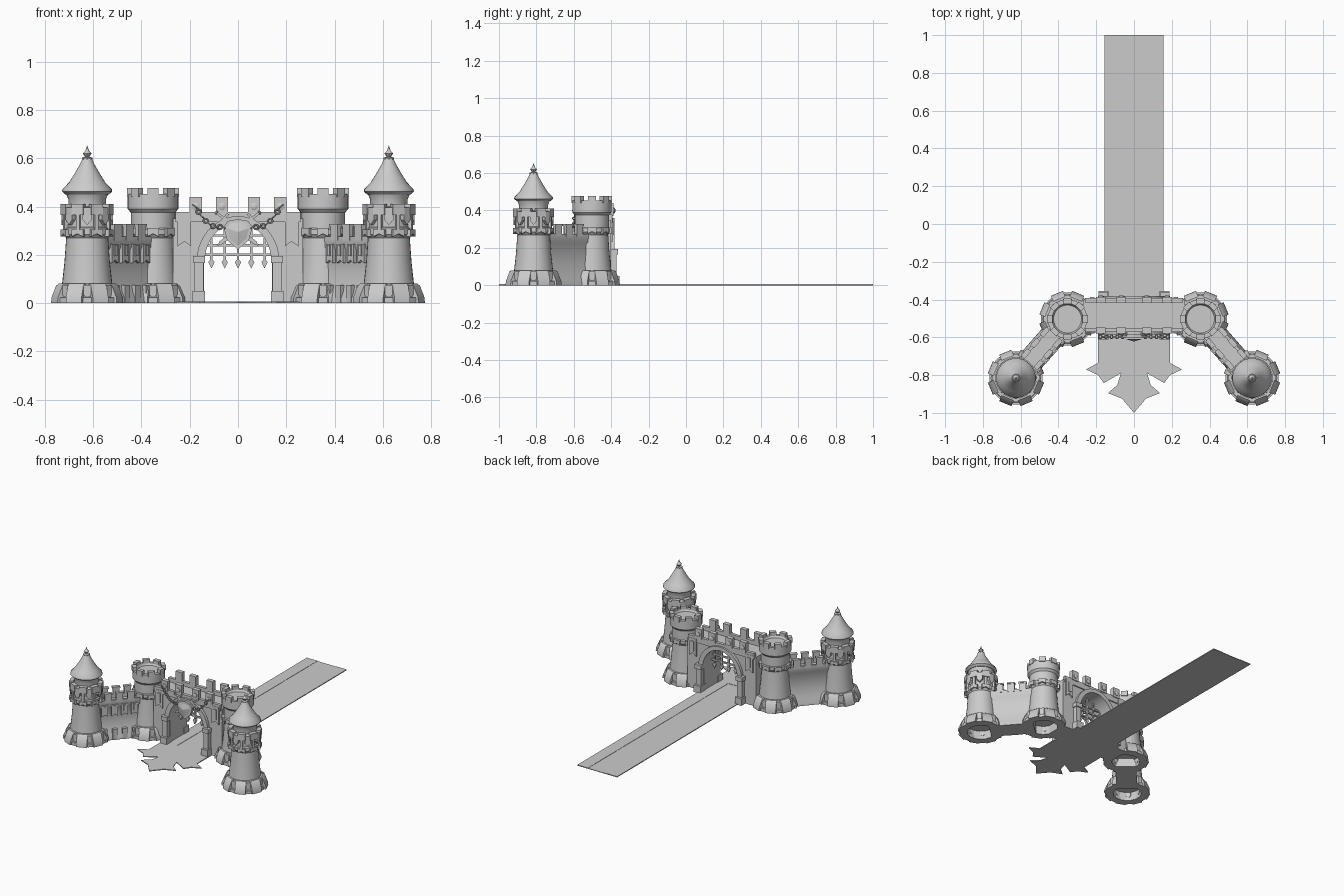
import bpy, bmesh
from math import sin, cos, pi, radians, atan2, hypot
from mathutils import Matrix, Vector

cube = bpy.data.objects.get("Cube")
if cube:
    bpy.data.objects.remove(cube, do_unlink=True)

stone = bpy.data.materials.new("light_grey_stone")
stone.use_nodes = True
GREY = (0.6, 0.6, 0.6, 1)
stone.diffuse_color = GREY
stone.node_tree.nodes["Principled BSDF"].inputs["Base Color"].default_value = GREY

I = Matrix.Identity(4)
T = lambda x, y, z=0: Matrix.Translation((x, y, z))
R = lambda deg, axis="Z": Matrix.Rotation(radians(deg), 4, axis)
MIRROR = Matrix.Scale(-1, 4, (1, 0, 0))


def skin(bm, a, b):
    """Solid between two matching outlines."""
    va, vb = [bm.verts.new(p) for p in a], [bm.verts.new(p) for p in b]
    bm.faces.new(va)
    bm.faces.new(vb[::-1])
    for i in range(len(va)):
        j = (i + 1) % len(va)
        bm.faces.new((va[i], vb[i], vb[j], va[j]))


def plate(bm, m, pts, y0, y1):
    """Outline in x, z pushed through y."""
    skin(bm, *[[m @ Vector((x, y, z)) for x, z in pts] for y in (y0, y1)])


def slab(bm, m, pts, x0, x1):
    """Outline in outward distance, z pushed through x."""
    skin(bm, *[[m @ Vector((x, -o, z)) for o, z in pts] for x in (x0, x1)])


def rect(x0, x1, z0, z1):
    return [(x0, z0), (x1, z0), (x1, z1), (x0, z1)]


def tail(x, w, z0, z1, notch):
    """Hanging panel; negative notch gives a point, positive a swallow tail."""
    return [(x - w, z1), (x - w, z0), (x, z0 + notch), (x + w, z0), (x + w, z1)]


def lathe(bm, m, prof, n=32, closed=False):
    rings = [[bm.verts.new(m @ Vector((r * sin(2 * pi * k / n), -r * cos(2 * pi * k / n), z)))
              for k in range(n)] for r, z in prof]
    pairs = list(zip(rings, rings[1:])) + ([(rings[-1], rings[0])] if closed else [])
    for a, b in pairs:
        for k in range(n):
            j = (k + 1) % n
            bm.faces.new((a[k], a[j], b[j], b[k]))


def finish(name, bm, angle=35):
    bmesh.ops.remove_doubles(bm, verts=bm.verts, dist=0.00005)
    bmesh.ops.recalc_face_normals(bm, faces=bm.faces)
    me = bpy.data.meshes.new(name)
    bm.to_mesh(me)
    bm.free()
    me.materials.append(stone)
    ob = bpy.data.objects.new(name, me)
    bpy.context.collection.objects.link(ob)
    bpy.ops.object.select_all(action="DESELECT")
    ob.select_set(True)
    bpy.context.view_layer.objects.active = ob
    bpy.ops.object.shade_smooth_by_angle(angle=radians(angle))


def around(m, count, offset=0):
    return [m @ R(360 * (k + offset) / count) for k in range(count)]


def tower_foot(bm, m):
    """Sloped buttress blocks with small pendants between them."""
    for f in around(m, 8, 0.5):
        slab(bm, f, [(0.09, 0), (0.147, 0), (0.146, 0.022), (0.126, 0.07), (0.115, 0.08), (0.09, 0.08)],
             -0.035, 0.035)
    for f in around(m, 8):
        plate(bm, f, tail(0, 0.016, 0.035, 0.075, -0.015), -0.09, -0.128)
        plate(bm, f, rect(-0.018, 0.018, 0, 0.022), -0.09, -0.14)


FOOT = [(0, 0.06), (0.1, 0.06), (0.118, 0), (0.138, 0), (0.136, 0.018), (0.122, 0.03),
        (0.114, 0.07), (0.104, 0.08), (0.094, 0.17), (0.087, 0.27)]

# Outer towers with spired roofs
OUTER, INNER = (-0.625, -0.815), (-0.352, -0.503)
for side, flip in (("right", I), ("left", MIRROR)):
    m = flip @ T(*OUTER)
    bm = bmesh.new()
    lathe(bm, m, FOOT + [(0.098, 0.285), (0.098, 0.31), (0.09, 0.315), (0.09, 0.37), (0.1, 0.375),
                         (0.1, 0.395), (0.078, 0.4), (0.078, 0.43), (0.086, 0.45), (0, 0.45)])
    tower_foot(bm, m)
    for f in around(m, 8):
        plate(bm, f, tail(0, 0.019, 0.345, 0.395, -0.022), -0.08, -0.107)
    for f in around(m, 8, 0.5):
        plate(bm, f, rect(-0.026, 0.026, 0.365, 0.41), -0.08, -0.108)
        plate(bm, f, tail(0, 0.026, 0.275, 0.305, 0.012), -0.08, -0.108)
        plate(bm, f, rect(-0.008, 0.008, 0.3, 0.37), -0.08, -0.104)
    finish("outer_tower_" + side, bm)

    bm = bmesh.new()
    lathe(bm, m, [(0, 0.45), (0.09, 0.45), (0.104, 0.462), (0.102, 0.472), (0.075, 0.5), (0.05, 0.54),
                  (0.03, 0.575), (0.02, 0.597), (0, 0.597)])
    finish("tower_roof_" + side, bm)

    bm = bmesh.new()
    lathe(bm, m, [(0, 0.59), (0.022, 0.592), (0.022, 0.602), (0.009, 0.606), (0.018, 0.62),
                  (0.007, 0.632), (0, 0.653)], 8)
    finish("roof_finial_" + side, bm)

    # Inner towers with open battlements
    m = flip @ T(*INNER)
    bm = bmesh.new()
    lathe(bm, m, FOOT + [(0.098, 0.285), (0.098, 0.305), (0.092, 0.31), (0.092, 0.375), (0.105, 0.39),
                         (0.105, 0.452), (0.082, 0.452), (0.074, 0.438), (0, 0.438)])
    tower_foot(bm, m)
    for f in around(m, 8):
        slab(bm, f, [(0.08, 0.44), (0.108, 0.44), (0.108, 0.476), (0.08, 0.476)], -0.022, 0.022)
        plate(bm, f, tail(0, 0.024, 0.275, 0.31, 0.012), -0.08, -0.107)
    finish("inner_tower_" + side, bm)

    # Slanted curtain wall between the towers
    dx, dy = INNER[0] - OUTER[0], INNER[1] - OUTER[1]
    h = hypot(dx, dy) / 2 - 0.06
    m = flip @ T(OUTER[0] + dx / 2, OUTER[1] + dy / 2) @ R(atan2(dy, dx) * 180 / pi)
    half = [(0.068, 0), (0.066, 0.02), (0.053, 0.05), (0.046, 0.12), (0.044, 0.22), (0.052, 0.232),
            (0.052, 0.275), (0.036, 0.275), (0.036, 0.25)]
    bm = bmesh.new()
    slab(bm, m, half + [(-o, z) for o, z in half[::-1]], -h, h)
    for face in (m, m @ R(180)):
        for i in range(3):
            x = (i - 1) * 0.076
            plate(bm, face, rect(x - 0.022, x + 0.022, 0.26, 0.328), -0.034, -0.054)
            plate(bm, face, rect(x - 0.026, x + 0.026, 0.318, 0.328), -0.032, -0.058)
    for i in range(4):
        x = (i - 1.5) * 0.066
        plate(bm, m, tail(x, 0.021, 0.165, 0.245, 0.014), -0.04, -0.06)
        plate(bm, m, rect(x - 0.007, x + 0.007, 0.195, 0.24), -0.055, -0.065)
        plate(bm, m, rect(x - 0.016, x + 0.016, 0, 0.075), -0.04, -0.07)
    finish("curtain_wall_" + side, bm)


def arch(a, spring, rise, n=20):
    return [(-a * cos(pi * k / n), spring + rise * sin(pi * k / n)) for k in range(n + 1)]


# Gatehouse wall with arched passage and double parapet
MID, HALF = T(0, -0.483), 0.082
bm = bmesh.new()
plate(bm, MID, [(-0.27, 0), (-0.14, 0)] + arch(0.14, 0.17, 0.165) + [(0.14, 0), (0.27, 0), (0.27, 0.35), (-0.27, 0.35)],
      -HALF, HALF)
for face in (MID, MID @ R(180)):
    plate(bm, face, rect(-0.26, 0.26, 0.335, 0.378), -0.068, -0.09)
    for x in (-0.175, -0.067, 0.067, 0.175):
        plate(bm, face, rect(x - 0.025, x + 0.025, 0.37, 0.44), -0.066, -0.096)
        lathe(bm, face @ T(x, -0.096, 0.4) @ R(90, "X"), [(0, -0.005), (0.016, -0.005), (0.016, 0.005), (0.008, 0.009), (0, 0.009)], 12)
    for x in (-0.222, 0.222):
        plate(bm, face, tail(x, 0.028, 0.235, 0.36, 0.02), -0.07, -0.092)
        plate(bm, face, rect(x - 0.012, x + 0.012, 0.27, 0.34), -0.09, -0.097)
finish("gate_wall", bm)

# Arch frame and stepped posts on both faces
bm = bmesh.new()
for face in (MID, MID @ R(180)):
    plate(bm, face, arch(0.172, 0.17, 0.19) + arch(0.138, 0.17, 0.163)[::-1], -0.07, -0.102)
    for s in (-1, 1):
        for w, z0, z1, out in ((0.026, 0, 0.05, 0.128), (0.019, 0.05, 0.18, 0.112), (0.025, 0.165, 0.195, 0.12)):
            plate(bm, face, rect(s * 0.162 - w, s * 0.162 + w, z0, z1), -0.07, -out)
finish("gate_arch_frame", bm)

# Raised portcullis
bm = bmesh.new()
for x in (-0.11, -0.055, 0, 0.055, 0.11):
    top = 0.17 + 0.165 * (1 - (x / 0.14) ** 2) ** 0.5
    plate(bm, MID, rect(x - 0.005, x + 0.005, 0.17, top), -0.006, 0.006)
    plate(bm, MID, [(x, 0.143), (x + 0.013, 0.17), (x, 0.185), (x - 0.013, 0.17)], -0.008, 0.008)
for z in (0.2, 0.24, 0.28):
    plate(bm, MID, rect(-0.137, 0.137, z - 0.005, z + 0.005) if z < 0.25 else rect(-0.11, 0.11, z - 0.005, z + 0.005),
          -0.009, 0.004)
finish("portcullis", bm)

# Faceted shield
bm = bmesh.new()
OUT = [(-0.06, 0.315), (-0.042, 0.34), (0, 0.348), (0.042, 0.34), (0.06, 0.315), (0.045, 0.26), (0, 0.222), (-0.045, 0.26)]
plate(bm, T(0, -0.59), OUT, -0.012, 0.012)
inner = [Vector((x * 0.78, -0.608, 0.292 + (z - 0.292) * 0.78)) for x, z in OUT]
tip = bm.verts.new((0, -0.622, 0.295))
ring = [bm.verts.new(p) for p in inner]
bm.faces.new(ring[::-1])
for i in range(8):
    bm.faces.new((ring[i], ring[(i + 1) % 8], tip))
finish("gate_shield", bm, 15)

# Crossed swords behind the shield
bm = bmesh.new()
for s in (-1, 1):
    m = T(0, -0.582, 0.305) @ R(s * 52, "Y")
    plate(bm, m, [(-0.008, 0.07), (-0.008, -0.09), (0, -0.11), (0.008, -0.09), (0.008, 0.07)], -0.005, 0.005)
    plate(bm, m, rect(-0.026, 0.026, 0.068, 0.078), -0.009, 0.009)
    plate(bm, m, rect(-0.005, 0.005, 0.078, 0.11), -0.006, 0.006)
    lathe(bm, m @ T(0, 0, 0.112), [(0, -0.009), (0.009, 0), (0, 0.009)], 8)
finish("crossed_swords", bm)

# Sagging chains from the parapet to the shield
bm = bmesh.new()
LINK = [(0.0095 + 0.0035 * cos(k * pi / 3), 0.0035 * sin(k * pi / 3)) for k in range(6)]
for flip in (I, MIRROR):
    for k in range(9):
        t = k / 8
        x, z = -0.178 + 0.118 * t, 0.4 - 0.085 * t - 0.03 * sin(pi * t)
        lathe(bm, flip @ T(x, -0.597, z) @ R(40, "Y") @ R(90 * (k % 2), "X"), LINK, 10, True)
finish("gate_chains", bm)

# Long road with raised side strips and pointed front apron
bm = bmesh.new()
plate(bm, I, rect(-0.157, 0.157, 0, 0.004), -0.6, 1)
for s in (-1, 1):
    plate(bm, I, rect(s * 0.115 - 0.042, s * 0.115 + 0.042, 0.003, 0.006), -0.6, 1)
finish("road", bm)

bm = bmesh.new()
EDGE = [(-0.19, -0.58), (-0.19, -0.735), (-0.254, -0.77), (-0.19, -0.8), (-0.16, -0.842), (-0.07, -0.79),
        (-0.088, -0.852), (-0.138, -0.895), (-0.063, -0.925)]
apron = EDGE + [(0, -1)] + [(-x, y) for x, y in EDGE[::-1]]
skin(bm, [(x, y, 0) for x, y in apron], [(x, y, 0.006) for x, y in apron])
finish("front_apron", bm)
